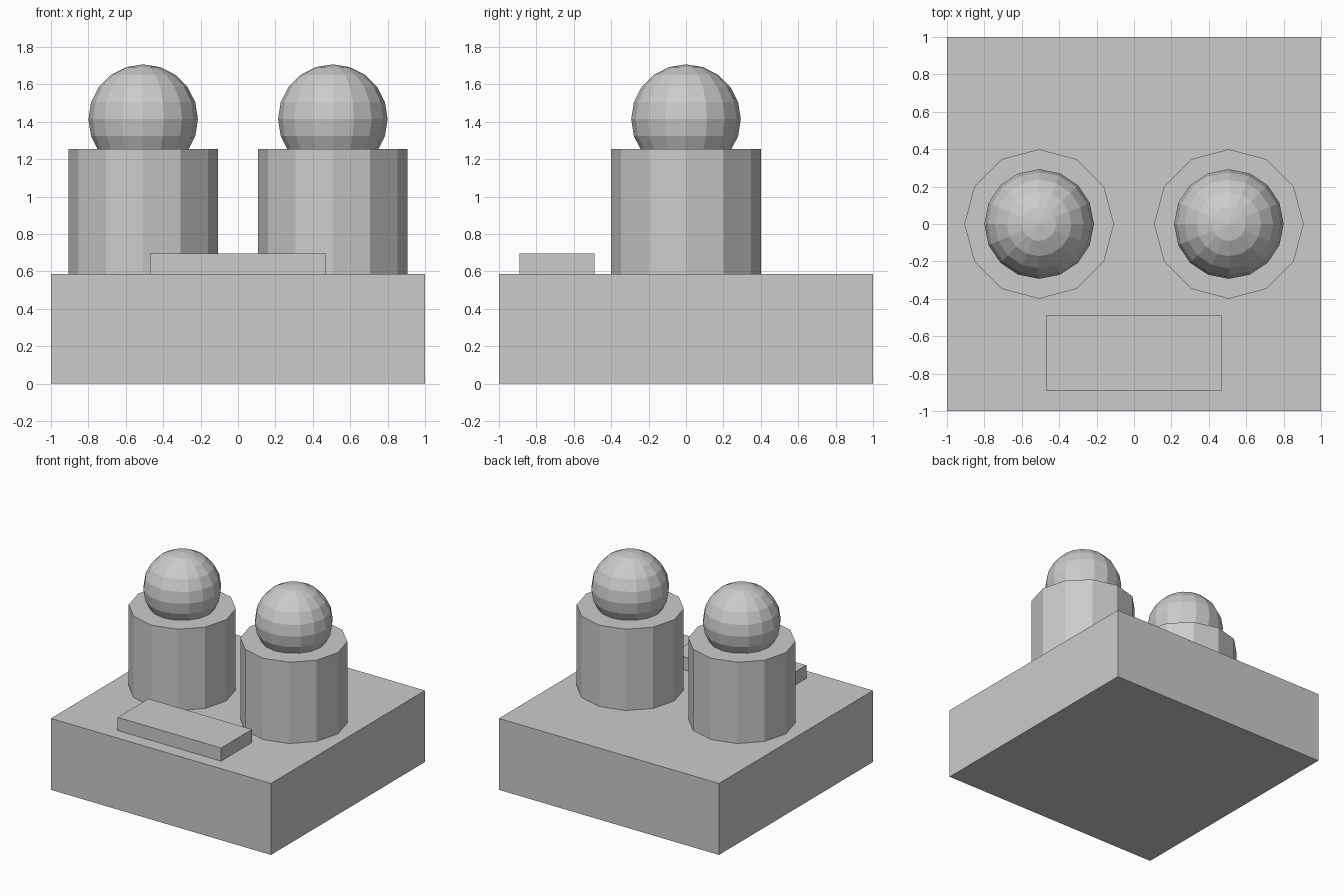
import bpy

default_cube = bpy.data.objects.get("Cube")
if default_cube:
    bpy.data.objects.remove(default_cube, do_unlink=True)

# One plain grey for every part
grey = bpy.data.materials.new("plain grey")
grey.use_nodes = True
colour = (0.6, 0.6, 0.6, 1)
grey.diffuse_color = colour
grey.node_tree.nodes["Principled BSDF"].inputs["Base Color"].default_value = colour

BASE_TOP = 0.587
PLATE_TOP = 0.695
POST_TOP = 1.255


def finish(name):
    obj = bpy.context.object
    obj.name = name
    obj.data.materials.clear()
    obj.data.materials.append(grey)
    return obj


def box(name, centre, size):
    bpy.ops.mesh.primitive_cube_add(size=1, location=centre)
    obj = finish(name)
    obj.scale = size
    bpy.ops.object.transform_apply(location=False, rotation=False, scale=True)


# Base block and the low plate at its front
box("base", (0, 0, BASE_TOP / 2), (2, 2, BASE_TOP))
box("front_plate", (0, -0.69, (BASE_TOP + PLATE_TOP) / 2),
    (0.94, 0.4, PLATE_TOP - BASE_TOP))

# Twin faceted posts, each with a ball sunk into its top
for side, x in (("right", -0.507), ("left", 0.507)):
    bpy.ops.mesh.primitive_cylinder_add(
        vertices=12, radius=0.4, depth=POST_TOP - BASE_TOP,
        location=(x, 0, (BASE_TOP + POST_TOP) / 2))
    finish(side + "_post")
    bpy.ops.mesh.primitive_uv_sphere_add(
        segments=16, ring_count=10, radius=0.293, location=(x, 0, 1.414))
    finish(side + "_ball")
